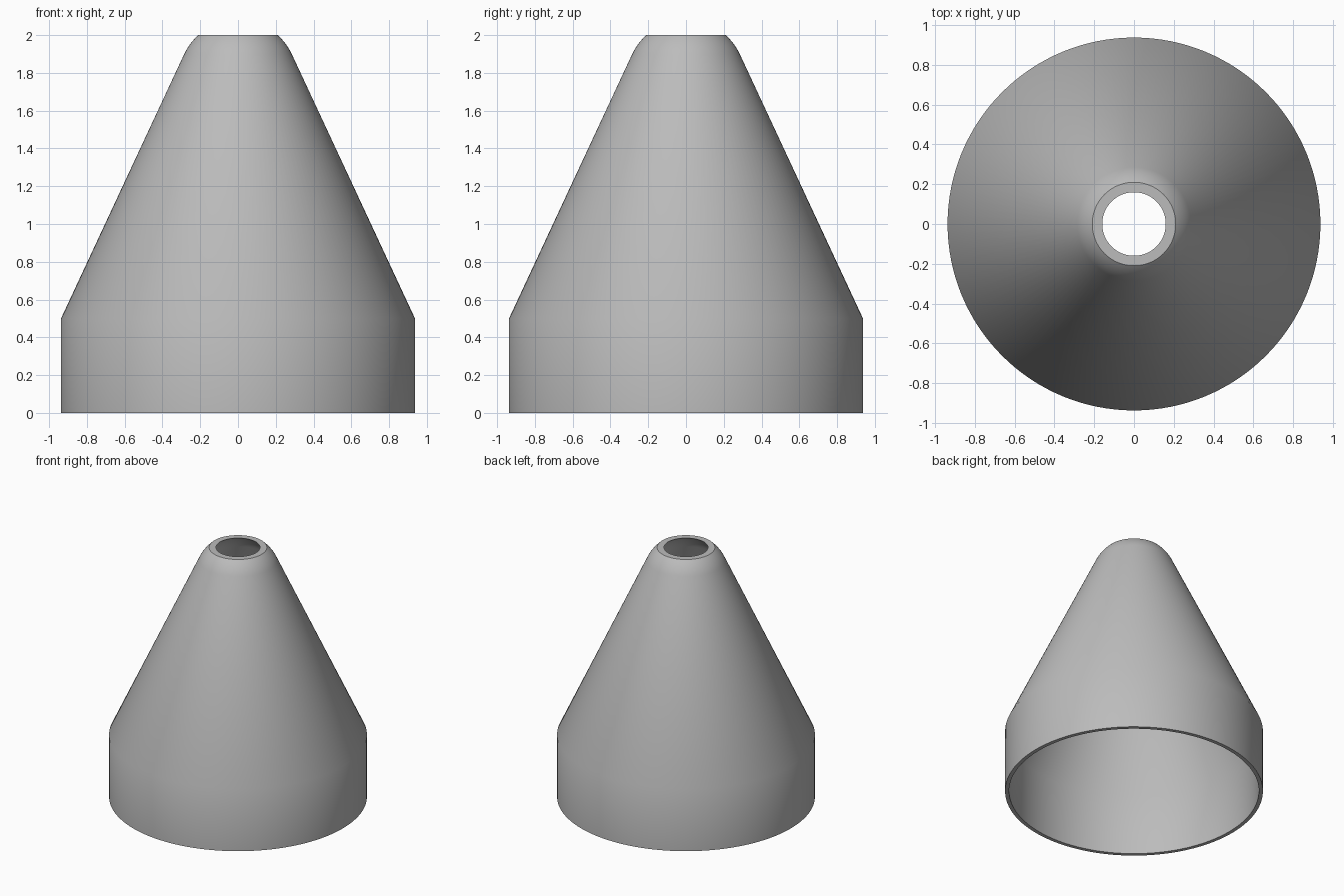
import bpy, bmesh, math

if "Cube" in bpy.data.objects:
    bpy.data.objects.remove(bpy.data.objects["Cube"])

SEGMENTS = 128
NOSE_Z = 1.765                   # centre of the rounded nose
CONE = math.atan(0.464)          # elevation of the cone's normal


def nose(radius, steps=10):
    """Arc from the cone's tangent point up to the flat cut at z = 2."""
    end = math.asin((2 - NOSE_Z) / radius)
    angles = [CONE + (end - CONE) * i / steps for i in range(steps + 1)]
    return [(radius * math.cos(a), NOSE_Z + radius * math.sin(a)) for a in angles]


# Closed wall profile (radius, height): outside going up, inside coming down
outer = [(0.937, 0), (0.937, 0.5)] + nose(0.315)
inner = [(0.908, 0), (0.908, 0.487)] + nose(0.284)
profile = outer + inner[::-1]

# Turn the profile around the vertical axis
bm = bmesh.new()
rings = []
for i in range(SEGMENTS):
    a = math.tau * i / SEGMENTS
    rings.append([bm.verts.new((r * math.cos(a), r * math.sin(a), z)) for r, z in profile])
n = len(profile)
for i in range(SEGMENTS):
    this, nxt = rings[i], rings[(i + 1) % SEGMENTS]
    for j in range(n):
        k = (j + 1) % n
        bm.faces.new((this[j], nxt[j], nxt[k], this[k]))
bmesh.ops.recalc_face_normals(bm, faces=bm.faces)
mesh = bpy.data.meshes.new("cone_shell")
bm.to_mesh(mesh)
bm.free()

grey = bpy.data.materials.new("grey")
grey.diffuse_color = (0.5, 0.5, 0.5, 1)
grey.use_nodes = True
grey.node_tree.nodes["Principled BSDF"].inputs["Base Color"].default_value = grey.diffuse_color
mesh.materials.append(grey)

shell = bpy.data.objects.new("cone_shell", mesh)
bpy.context.collection.objects.link(shell)
bpy.context.view_layer.objects.active = shell
shell.select_set(True)
bpy.ops.object.shade_smooth_by_angle(angle=math.radians(30))
